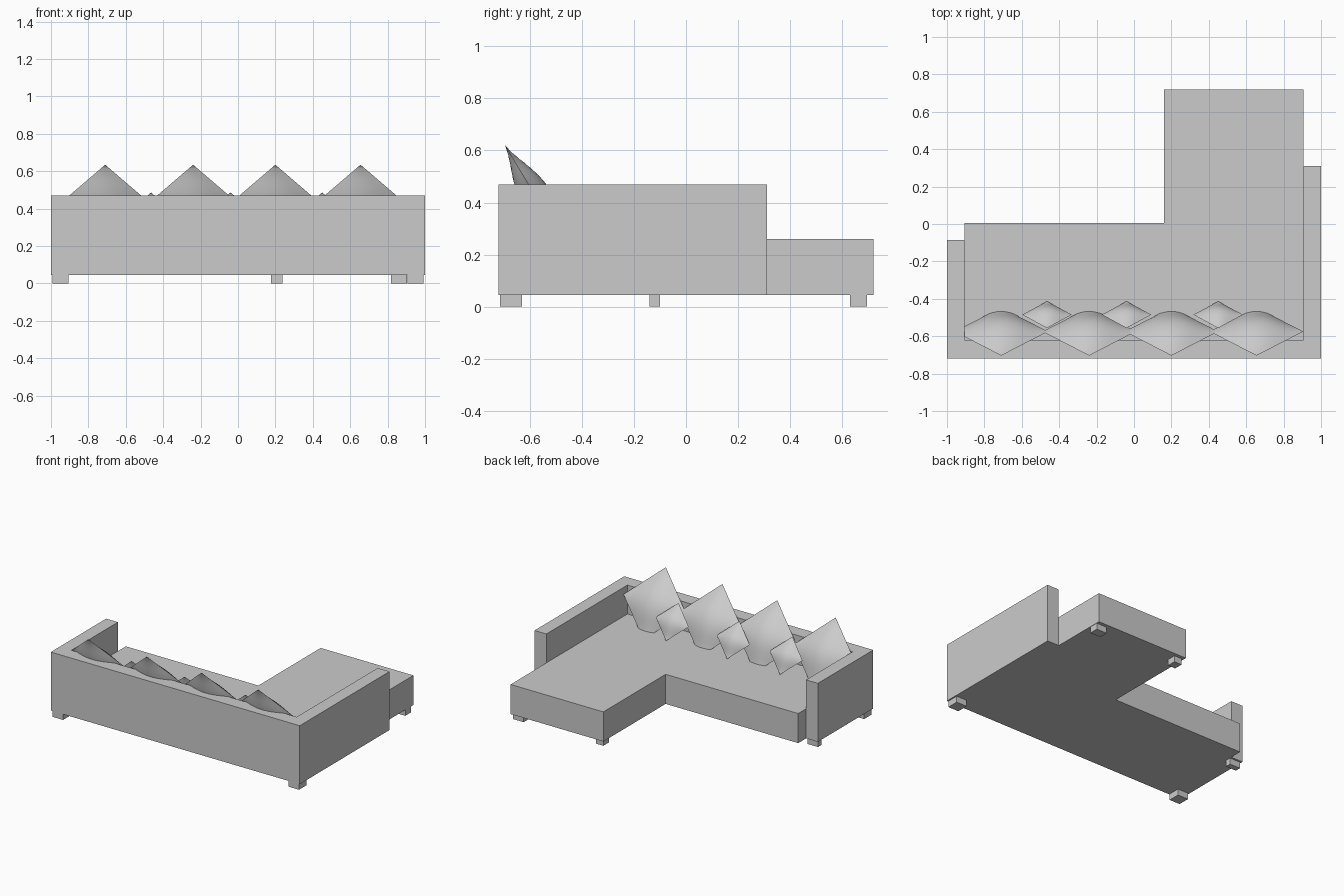
import bpy, bmesh, math
from mathutils import Matrix

if "Cube" in bpy.data.objects:
    bpy.data.objects.remove(bpy.data.objects["Cube"], do_unlink=True)

fabric = bpy.data.materials.new("light_grey_fabric")
fabric.use_nodes = True
GREY = (0.6, 0.6, 0.6, 1)
fabric.diffuse_color = GREY
fabric.node_tree.nodes["Principled BSDF"].inputs["Base Color"].default_value = GREY


def add_object(name, bm):
    bmesh.ops.recalc_face_normals(bm, faces=bm.faces)
    mesh = bpy.data.meshes.new(name)
    bm.to_mesh(mesh)
    bm.free()
    mesh.materials.append(fabric)
    obj = bpy.data.objects.new(name, mesh)
    bpy.context.collection.objects.link(obj)
    return obj


def box(name, x, y, z):
    """Box from (min, max) pairs along each axis."""
    bm = bmesh.new()
    bmesh.ops.create_cube(bm, size=1)
    for v in bm.verts:
        v.co = [lo + (c + 0.5) * (hi - lo) for c, (lo, hi) in zip(v.co, (x, y, z))]
    return add_object(name, bm)


def pillow(name, centre, half_diagonal, bulge, tilt):
    """Square pillow standing on a corner, pinched at the seam, leaning back."""
    bm = bmesh.new()
    half = half_diagonal / math.sqrt(2)
    for side in (1, -1):
        grid = bmesh.ops.create_grid(bm, x_segments=14, y_segments=14, size=1)
        for v in grid["verts"]:
            u, w = v.co.x, v.co.y
            v.co = (u * half, side * bulge * (1 - u * u) * (1 - w * w), w * half)
    bmesh.ops.remove_doubles(bm, verts=bm.verts, dist=0.0005)
    place = (Matrix.Translation(centre) @ Matrix.Rotation(math.radians(tilt), 4, "X")
             @ Matrix.Rotation(math.radians(45), 4, "Y"))
    bm.transform(place)
    obj = add_object(name, bm)
    bpy.ops.object.select_all(action="DESELECT")
    obj.select_set(True)
    bpy.context.view_layer.objects.active = obj
    bpy.ops.object.shade_smooth_by_angle(angle=math.radians(40))


# Upholstered body
FLOOR, SEAT, TOP = 0.045, 0.26, 0.47
BACK, BACK_FRONT, INNER = -0.72, -0.62, 0.905
box("backrest", (-INNER, INNER), (BACK, BACK_FRONT), (FLOOR, TOP))
box("left_arm", (INNER, 1), (BACK, 0.31), (FLOOR, TOP))
box("right_arm", (-1, -INNER), (BACK, -0.085), (FLOOR, TOP))
box("seat", (-INNER, 0.16), (BACK_FRONT, 0.005), (FLOOR, SEAT))
box("chaise", (0.16, INNER), (BACK_FRONT, 0.72), (FLOOR, SEAT))

# Feet
feet = {
    "back_left_foot": (0.948, -0.672, 0.085, 0.085),
    "back_right_foot": (-0.948, -0.672, 0.085, 0.085),
    "arm_foot": (-0.948, -0.12, 0.085, 0.042),
    "chaise_outer_foot": (0.86, 0.663, 0.085, 0.065),
    "chaise_inner_foot": (0.207, 0.663, 0.06, 0.065),
}
for name, (x, y, w, d) in feet.items():
    box(name, (x - w / 2, x + w / 2), (y - d / 2, y + d / 2), (0, FLOOR))

# Large back pillows and small throw pillows
for i, x in enumerate((-0.71, -0.24, 0.2, 0.655)):
    pillow(f"back_pillow_{i + 1}", (x, -0.575, 0.42), 0.25, 0.06, 31)
for i, x in enumerate((-0.465, -0.04, 0.45)):
    pillow(f"throw_pillow_{i + 1}", (x, -0.485, 0.375), 0.132, 0.035, 33)
